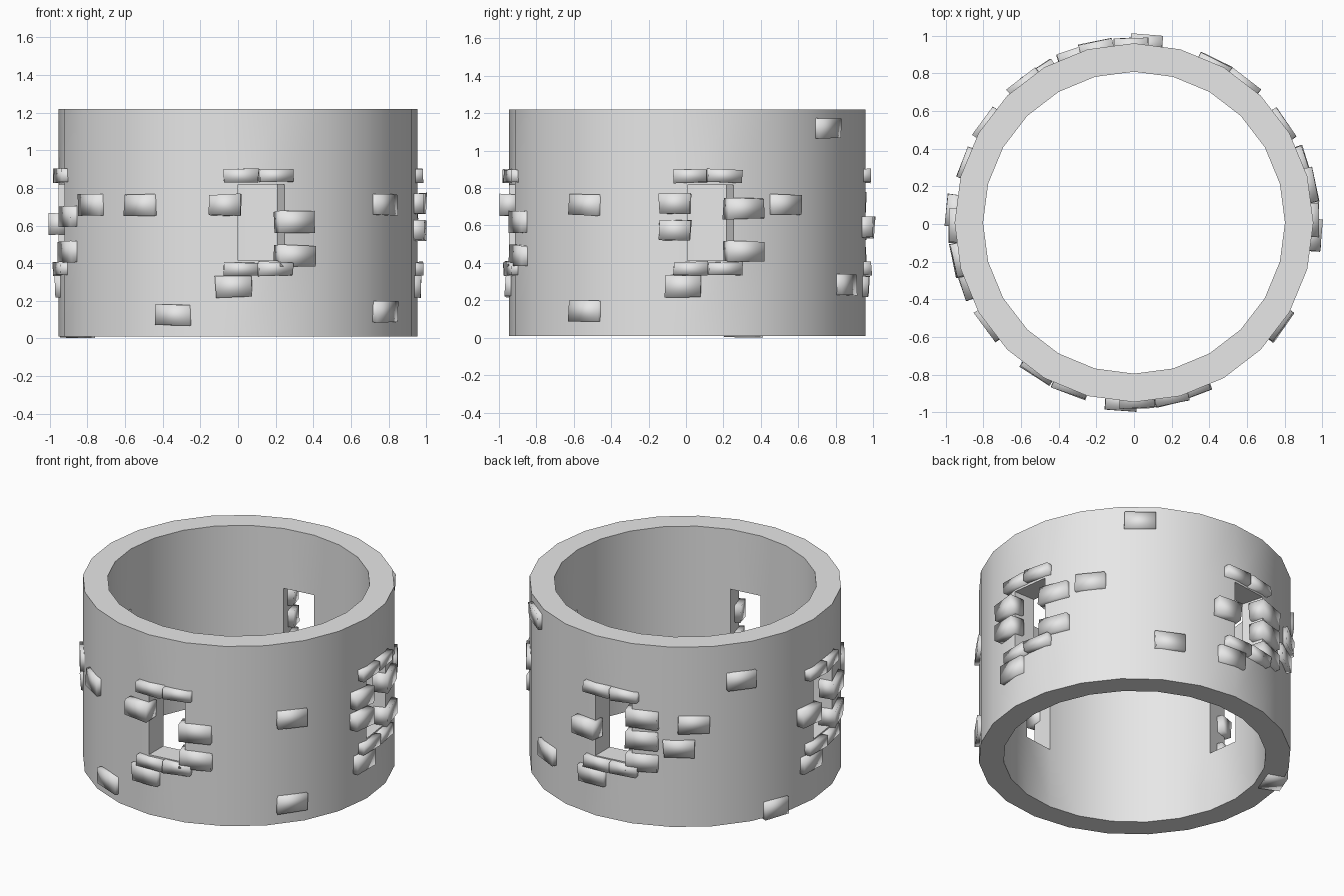
import bpy, bmesh, math, random
from mathutils import Matrix, Vector

random.seed(4)
cube = bpy.data.objects.get("Cube")
if cube:
    bpy.data.objects.remove(cube, do_unlink=True)

SIDES = 24
CENTRE_Y = 0.007
OUTER, INNER = 0.953, 0.802
LEVELS = [0.01, 0.413, 0.817, 1.22]

stone = bpy.data.materials.new("pale_grey_stone")
stone.use_nodes = True
stone.diffuse_color = (0.8, 0.8, 0.8, 1)
stone.node_tree.nodes["Principled BSDF"].inputs["Base Color"].default_value = (0.8, 0.8, 0.8, 1)


def make_object(name, bm):
    bmesh.ops.recalc_face_normals(bm, faces=bm.faces)
    mesh = bpy.data.meshes.new(name)
    bm.to_mesh(mesh)
    bm.free()
    mesh.materials.append(stone)
    obj = bpy.data.objects.new(name, mesh)
    bpy.context.collection.objects.link(obj)
    return obj


def around(angle, radius, z):
    """Point on the tower; angle in degrees, from the front towards +x."""
    a = math.radians(angle)
    return Vector((radius * math.sin(a), CENTRE_Y - radius * math.cos(a), z))


# Round wall: one cell in the middle row is left open on each side
def solid(segment, row):
    in_range = 0 <= row < len(LEVELS) - 1
    return in_range and not (row == 1 and segment % (SIDES // 4) == 0)


def build_wall():
    bm = bmesh.new()
    step = 360 / SIDES
    grid = {(i, k, r): bm.verts.new(around(i * step, r, z))
            for i in range(SIDES) for k, z in enumerate(LEVELS) for r in (OUTER, INNER)}

    def quad(*keys):
        bm.faces.new([grid[i % SIDES, k, r] for i, k, r in keys])

    for i in range(SIDES):
        for k in range(len(LEVELS) - 1):
            if not solid(i, k):
                continue
            for r in (OUTER, INNER):
                quad((i, k, r), (i + 1, k, r), (i + 1, k + 1, r), (i, k + 1, r))
            # Rims, sills and lintels
            for level, neighbour in ((k, k - 1), (k + 1, k + 1)):
                if not solid(i, neighbour):
                    quad((i, level, OUTER), (i + 1, level, OUTER),
                         (i + 1, level, INNER), (i, level, INNER))
            # Window jambs
            for edge, neighbour in ((i, i - 1), (i + 1, i + 1)):
                if not solid(neighbour % SIDES, k):
                    quad((edge, k, OUTER), (edge, k + 1, OUTER),
                         (edge, k + 1, INNER), (edge, k, INNER))
    wall = make_object("round_wall", bm)
    bpy.ops.object.select_all(action='DESELECT')
    wall.select_set(True)
    bpy.context.view_layer.objects.active = wall
    bpy.ops.object.shade_smooth_by_angle(angle=math.radians(30))


# Slightly irregular brick set into the wall
def brick(name, angle, z, width=0.18, height=0.11, outer=0.975, depth=0.1):
    bm = bmesh.new()
    bmesh.ops.create_cube(bm, size=1)
    for v in bm.verts:
        v.co.x *= width
        v.co.y *= depth
        v.co.z *= height
        v.co += Vector([random.uniform(-0.005, 0.005) for _ in range(3)])
    place = Matrix.Translation(around(angle, outer - depth / 2, z))
    bm.transform(place @ Matrix.Rotation(math.radians(angle), 4, 'Z'))
    for f in bm.faces:
        f.smooth = True
    make_object(name, bm)


build_wall()

# Bricks framing each window: shared lintel and sill, then left and right jamb heights
windows = {
    "front": (0, [0.71], [0.62, 0.44]),
    "left": (90, [0.715, 0.575], [0.69, 0.46]),
    "back": (180, [0.59], [0.72, 0.58, 0.43]),
    "right": (270, [0.61], [0.65, 0.46]),
}
for side, (base, near, far) in windows.items():
    for z, part in ((0.865, "lintel"), (0.37, "sill")):
        for offset in (1, 12):
            brick(f"{side}_{part}_brick", base + offset, z, height=0.07, outer=0.983)
    for z in near:
        brick(f"{side}_jamb_brick", base - 4, z, width=0.165, outer=0.998)
    for z in far:
        brick(f"{side}_jamb_brick", base + 19, z, width=0.2)
    brick(f"{side}_lower_brick", base - 1.5, 0.275, width=0.19, outer=0.972)

# Loose bricks scattered over the wall: angle and height
scattered = [(-55, 0.71), (-33, 0.71), (-21, 0.125), (55, 0.71), (55, 0.14),
             (123.5, 0.71), (142, 1.12), (153, 0.285), (212.7, 0.54),
             (218, 0.70), (236, 0.97)]
for angle, z in scattered:
    brick("wall_brick", angle, z, width=0.19, outer=0.97)
brick("base_brick", 250.5, 0.06, width=0.17, outer=0.97, depth=0.13)
